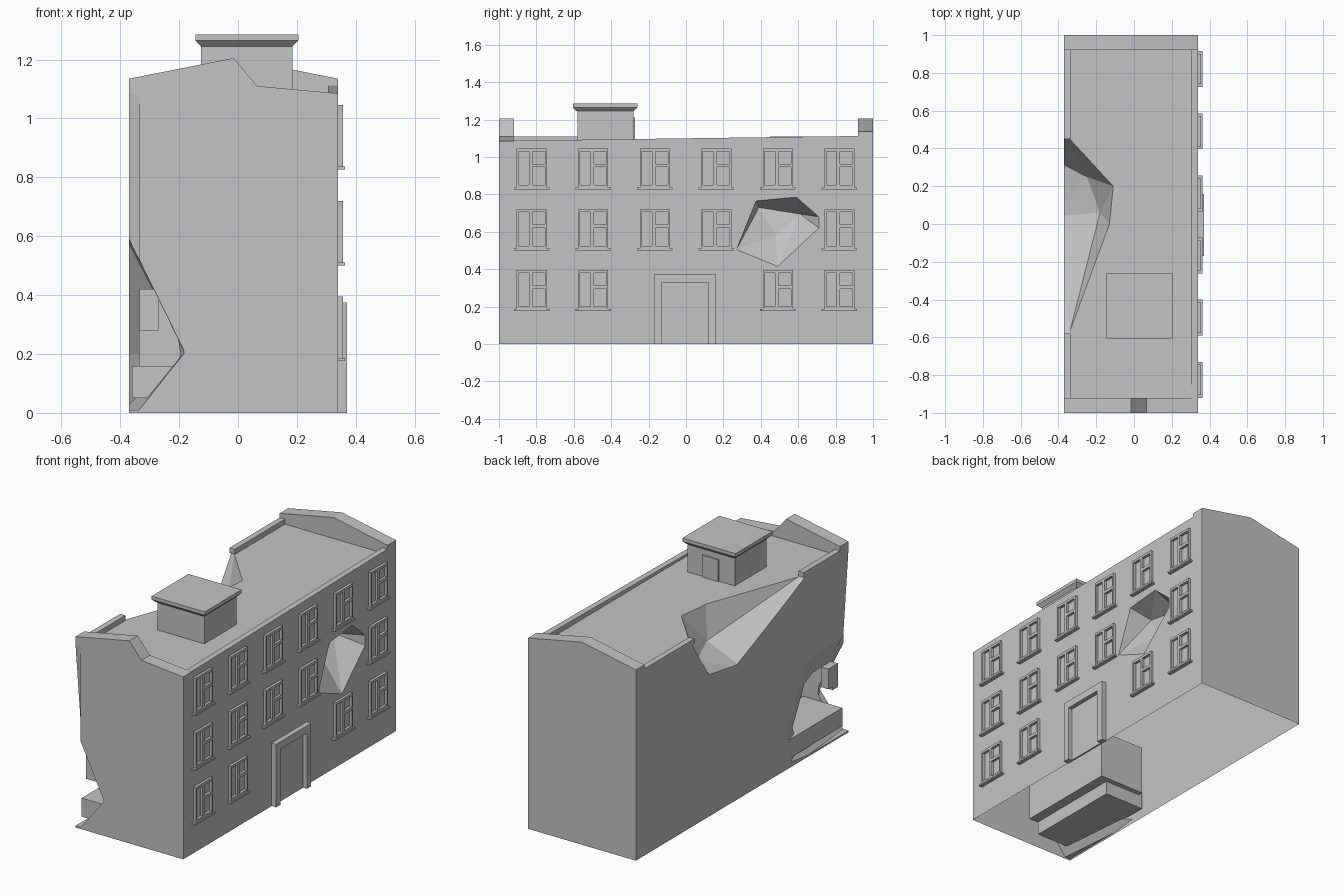
import bpy, bmesh

if "Cube" in bpy.data.objects:
    bpy.data.objects.remove(bpy.data.objects["Cube"], do_unlink=True)

stone = bpy.data.materials.new("plain_grey")
stone.use_nodes = True
stone.diffuse_color = (0.55, 0.55, 0.55, 1)
stone.node_tree.nodes["Principled BSDF"].inputs["Base Color"].default_value = (0.55, 0.55, 0.55, 1)

LEFT, RIGHT, ROOF = -0.37, 0.34, 1.08


def finish(name, bm):
    bmesh.ops.recalc_face_normals(bm, faces=bm.faces)
    mesh = bpy.data.meshes.new(name)
    bm.to_mesh(mesh)
    bm.free()
    mesh.materials.append(stone)
    obj = bpy.data.objects.new(name, mesh)
    bpy.context.collection.objects.link(obj)
    return obj


def add_box(bm, x, y, z):
    ret = bmesh.ops.create_cube(bm, size=1)
    for v in ret["verts"]:
        v.co = [r[0] if c < 0 else r[1] for c, r in zip(v.co, (x, y, z))]


def box(name, *ranges):
    """One or more boxes, each given as three ranges, in one object."""
    bm = bmesh.new()
    for i in range(0, len(ranges), 3):
        add_box(bm, *ranges[i:i + 3])
    return finish(name, bm)


def hull(name, points):
    bm = bmesh.new()
    for p in points:
        bm.verts.new(p)
    ret = bmesh.ops.convex_hull(bm, input=bm.verts)
    junk = set(ret["geom_interior"]) | set(ret["geom_unused"])
    bmesh.ops.delete(bm, geom=[g for g in junk if isinstance(g, bmesh.types.BMVert)], context="VERTS")
    return finish(name, bm)


def extrude_y(name, profile, y0, y1):
    bm = bmesh.new()
    face = bm.faces.new([bm.verts.new((x, y0, z)) for x, z in profile])
    ret = bmesh.ops.extrude_face_region(bm, geom=[face])
    moved = [g for g in ret["geom"] if isinstance(g, bmesh.types.BMVert)]
    bmesh.ops.translate(bm, verts=moved, vec=(0, y1 - y0, 0))
    return finish(name, bm)


def carve(target, cutter):
    cutter.hide_render = True
    mod = target.modifiers.new("damage", "BOOLEAN")
    mod.operation, mod.solver, mod.object = "DIFFERENCE", "EXACT", cutter
    bpy.context.view_layer.objects.active = target
    bpy.ops.object.modifier_apply(modifier=mod.name)
    bpy.data.objects.remove(cutter, do_unlink=True)


# Main block
body = box("building_body", (LEFT, RIGHT), (-1, 1), (0, ROOF))

# Crater breaking the roof edge
rim = [(-0.42, 0.5), (-0.34, 0.45), (-0.19, 0.28), (-0.11, 0.2),
       (-0.13, 0), (-0.34, -0.57), (-0.42, -0.63)]
carve(body, hull("roof_cutter",
      [(x, y, z) for x, y in rim for z in (ROOF, 1.2)] +
      [(-0.42, 0.34, 0.83), (-0.42, 0.04, 0.78), (-0.25, 0.25, 0.88), (-0.18, 0.06, 0.9)]))

# Shell hole in the window wall
edge = [(0.27, 0.505), (0.375, 0.765), (0.59, 0.785), (0.71, 0.68), (0.71, 0.62), (0.49, 0.415)]
carve(body, hull("wall_cutter",
      [(x, y, z) for y, z in edge for x in (RIGHT, 0.4)] +
      [(0.2, 0.39, 0.73), (0.2, 0.61, 0.695), (0.23, 0.48, 0.58)]))

# Sheared corner, broken lower corner and the exposed room
carve(body, hull("corner_cutter",
      [(x, y, z) for x in (-0.42, -0.335)
       for y, z in ((-1.03, ROOF), (-0.998, ROOF), (-1.03, 0.45), (-0.935, 0.45))]))
carve(body, hull("bite_cutter",
      [(-0.335, -1.01, 0.52), (-0.18, -1.01, 0.205), (-0.335, -1.01, 0.01),
       (-0.39, -1.01, 0.6), (-0.39, -0.94, 0.63), (-0.39, -0.56, 0.61),
       (-0.39, -0.35, 0.2), (-0.39, -0.4, 0.01), (-0.39, -1.01, 0.01)]))
carve(body, box("room_cutter", (-0.335, -0.04), (-0.96, -0.33), (0.13, 0.42)))

# Underside is open
bm = bmesh.new()
bm.from_mesh(body.data)
under = [f for f in bm.faces if all(v.co.z < 0.001 for v in f.verts)]
bmesh.ops.delete(bm, geom=under, context="FACES_ONLY")
bm.to_mesh(body.data)
bm.free()

# Room floor and a leftover window jamb
box("room_floor", (-0.36, -0.1), (-0.955, -0.36), (0.05, 0.16))
box("broken_jamb", (-0.335, -0.27), (-0.95, -0.9), (0.28, 0.42),
    (-0.335, -0.285), (-0.9, -0.86), (0.3, 0.42))

# Gable ends, the front one broken
extrude_y("back_gable", [(LEFT, ROOF), (RIGHT, ROOF), (RIGHT, 1.135),
                         (-0.015, 1.205), (LEFT, 1.135)], 0.92, 1)
extrude_y("front_gable", [(LEFT, ROOF), (RIGHT, ROOF), (RIGHT, 1.085), (0.065, 1.11),
                          (-0.015, 1.205), (LEFT, 1.135)], -1, -0.92)

# Parapets along the eaves
box("right_parapet", (LEFT, -0.335), (-0.92, -0.58), (ROOF, 1.11),
    (LEFT, -0.335), (0.45, 0.92), (ROOF, 1.11))
hull("left_parapet", [(x, y, z) for x in (0.305, RIGHT)
                      for y, z in ((-0.92, ROOF), (-0.92, 1.087), (0.92, ROOF), (0.92, 1.112))])

# Roof hut with flared cap
box("roof_hut", (-0.125, 0.185), (-0.58, -0.28), (ROOF, 1.245))
box("hut_door", (-0.02, 0.085), (-0.28, -0.272), (ROOF, 1.21))
hull("hut_cap", [(0.03 + sx * (0.155 + o), -0.432 + sy * (0.153 + o), z)
                 for sx in (-1, 1) for sy in (-1, 1)
                 for o, z in ((0, 1.245), (0.02, 1.265), (0.02, 1.285))])

# Windows: frame, off-centre mullion, transom and sill
def window(name, y, z):
    bars = [(-0.08, -0.07, 0, 0.215), (0.07, 0.08, 0, 0.215), (-0.07, 0.07, 0.2, 0.215),
            (-0.07, 0.07, 0, 0.02), (-0.015, 0.003, 0.02, 0.2), (0.003, 0.07, 0.115, 0.133)]
    parts = []
    for a, b, low, high in bars:
        parts += [(RIGHT - 0.005, 0.356), (y + a, y + b), (z + low, z + high)]
    parts += [(RIGHT - 0.005, 0.363), (y - 0.095, y + 0.095), (z - 0.004, z + 0.006)]
    box(name, *parts)


for row, z in enumerate((0.18, 0.505, 0.83)):
    for col in range(6):
        if (row, col) in ((0, 2), (0, 3), (1, 4)):
            continue
        window(f"window_{row}_{col}", -0.825 + col * 0.329, z)

# Entrance
box("door_frame", (0.335, 0.37), (-0.17, -0.13), (0, 0.375),
    (0.335, 0.37), (0.12, 0.16), (0, 0.375),
    (0.335, 0.37), (-0.13, 0.12), (0.33, 0.375))
box("door_panel", (0.335, 0.345), (-0.13, 0.12), (0, 0.33))
